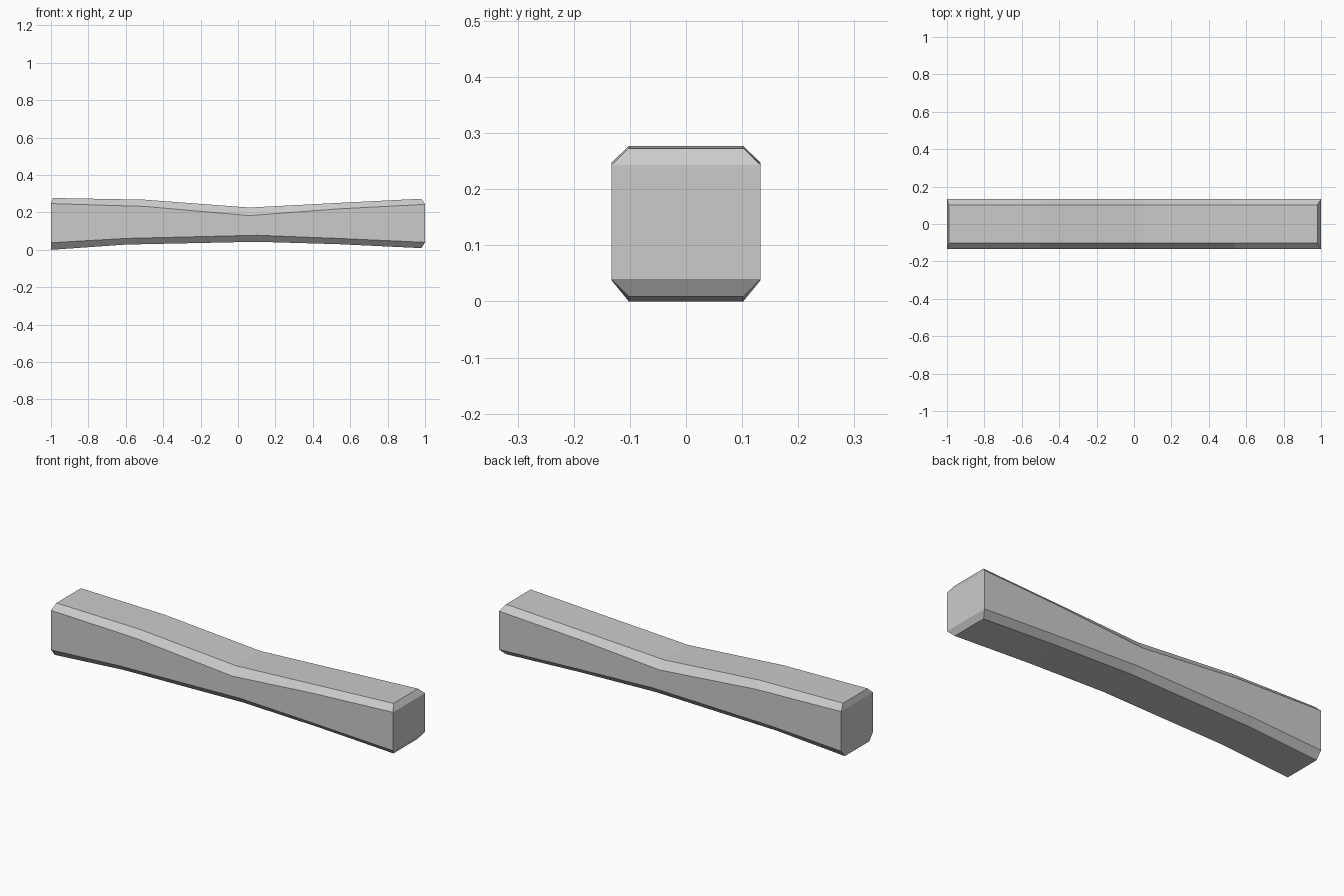
import bpy, bmesh

if "Cube" in bpy.data.objects:
    bpy.data.objects.remove(bpy.data.objects["Cube"])

# Half widths: full side and flat top/bottom strip
W, F = 0.133, 0.102

# Stations along x: (x, outer z, side z) for the upper and lower edges
# End stations use a slightly pulled-in x for the outer edge (end bevel)
upper = [(-0.99, -1.0, 0.277, 0.247), (-0.5, -0.5, 0.268, 0.232),
         (0.06, 0.06, 0.226, 0.183), (0.54, 0.54, 0.251, 0.219),
         (0.98, 1.0, 0.273, 0.243)]
lower = [(-1.0, -1.0, 0.0, 0.038), (-0.6, -0.6, 0.028, 0.061),
         (0.1, 0.1, 0.043, 0.078), (0.54, 0.54, 0.030, 0.061),
         (0.98, 1.0, 0.009, 0.040)]

bm = bmesh.new()


def ring(up, lo):
    """Eight-sided cross-section, from lower left round to lower side."""
    ux, usx, uz, usz = up
    lx, lsx, lz, lsz = lo
    pts = [(lx, -F, lz), (lx, F, lz), (lsx, W, lsz), (usx, W, usz),
           (ux, F, uz), (ux, -F, uz), (usx, -W, usz), (lsx, -W, lsz)]
    return [bm.verts.new(p) for p in pts]


# Loft the octagonal beam
rings = [ring(u, l) for u, l in zip(upper, lower)]
for a, b in zip(rings, rings[1:]):
    for i in range(8):
        j = (i + 1) % 8
        bm.faces.new((a[i], a[j], b[j], b[i]))

# End caps: flat middle with bevelled top and bottom strips
for r in (rings[0], rings[-1]):
    for ids in ((0, 1, 2, 7), (7, 2, 3, 6), (6, 3, 4, 5)):
        bm.faces.new([r[i] for i in ids])

bmesh.ops.recalc_face_normals(bm, faces=bm.faces)
mesh = bpy.data.meshes.new("handle")
bm.to_mesh(mesh)
bm.free()
handle = bpy.data.objects.new("handle", mesh)
bpy.context.collection.objects.link(handle)
